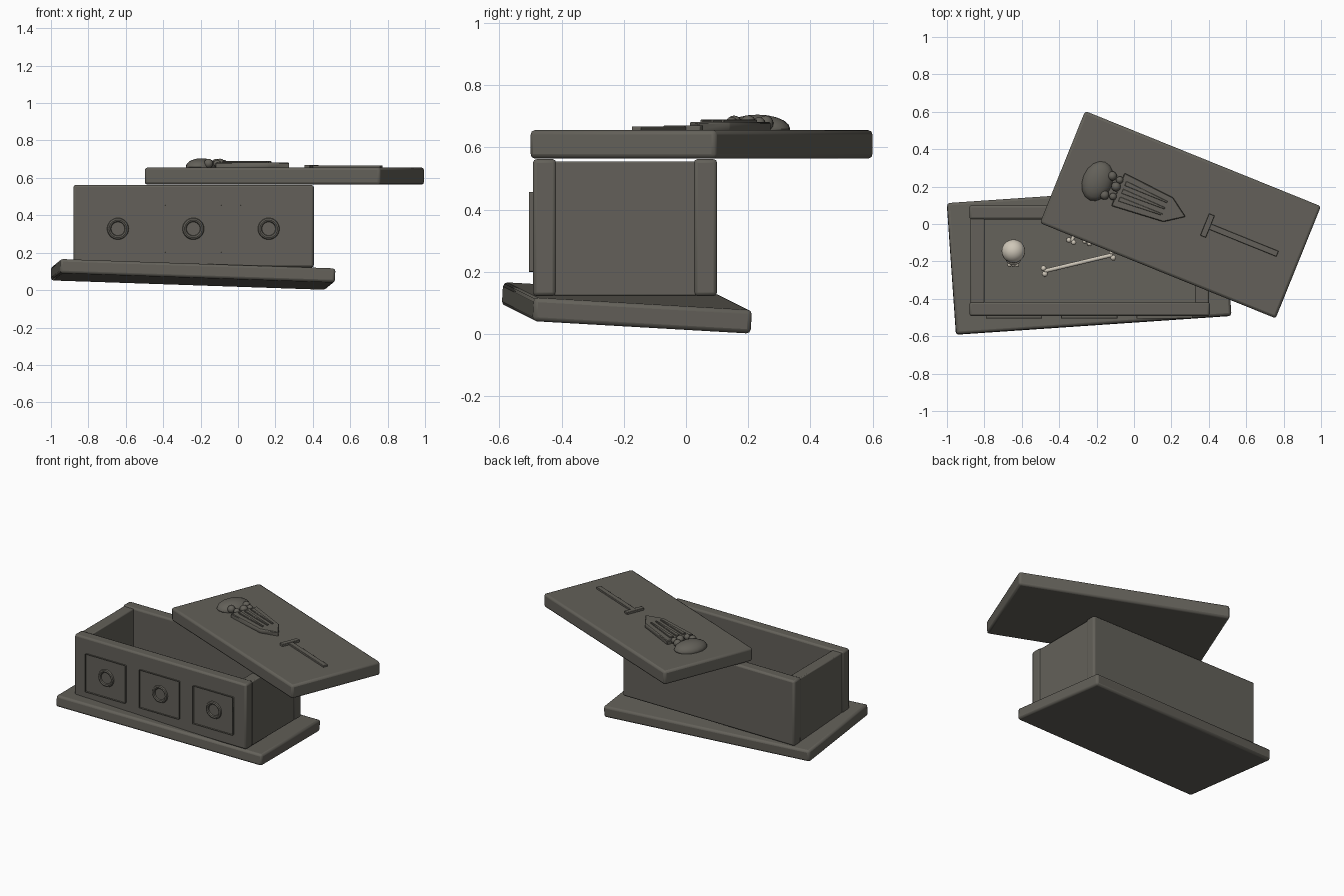
import bpy, bmesh, math
from mathutils import Matrix, Vector

cube = bpy.data.objects.get("Cube")
if cube:
    bpy.data.objects.remove(cube, do_unlink=True)


def material(name, rgb):
    m = bpy.data.materials.new(name)
    m.use_nodes = True
    m.diffuse_color = (*rgb, 1)
    m.node_tree.nodes["Principled BSDF"].inputs["Base Color"].default_value = (*rgb, 1)
    return m


STONE = material("grey stone", (0.125, 0.118, 0.1))
BONE = material("pale bone", (0.62, 0.57, 0.48))


def finish(name, bm, mat, matrix=Matrix(), bevel=0, segments=2):
    bmesh.ops.recalc_face_normals(bm, faces=bm.faces)
    mesh = bpy.data.meshes.new(name)
    bm.to_mesh(mesh)
    bm.free()
    mesh.materials.append(mat)
    ob = bpy.data.objects.new(name, mesh)
    bpy.context.collection.objects.link(ob)
    ob.matrix_world = matrix
    if bevel:
        mod = ob.modifiers.new("Bevel", "BEVEL")
        mod.width = bevel
        mod.segments = segments
    bpy.ops.object.select_all(action="DESELECT")
    ob.select_set(True)
    bpy.context.view_layer.objects.active = ob
    bpy.ops.object.shade_smooth_by_angle(angle=math.radians(35))
    return ob


def box(name, lo, hi, bevel=0.012, matrix=Matrix()):
    lo, hi = Vector(lo), Vector(hi)
    bm = bmesh.new()
    bmesh.ops.create_cube(bm, size=1, matrix=Matrix.Translation((lo + hi) / 2) @ Matrix.Diagonal((*(hi - lo), 1)))
    return finish(name, bm, STONE, matrix, bevel)


def prism(name, outline, z0, z1, bevel, matrix):
    bm = bmesh.new()
    face = bm.faces.new([bm.verts.new((x, y, z0)) for x, y in outline])
    out = bmesh.ops.extrude_face_region(bm, geom=[face])["geom"]
    for v in out:
        if isinstance(v, bmesh.types.BMVert):
            v.co.z = z1
    return finish(name, bm, STONE, matrix, bevel, 1)


def add_ball(bm, loc, radii, segs=16, rings=10):
    bmesh.ops.create_uvsphere(bm, u_segments=segs, v_segments=rings, radius=1,
                              matrix=Matrix.Translation(loc) @ Matrix.Diagonal((*radii, 1)))


# Tilted foundation slab
tilt = (Matrix.Translation((-0.24, -0.19, 0.084)) @ Matrix.Rotation(0.068, 4, "Z")
        @ Matrix.Rotation(0.034, 4, "Y") @ Matrix.Rotation(-0.057, 4, "X"))
box("foundation_slab", (-0.738, -0.352, -0.038), (0.738, 0.352, 0.038), 0.014, tilt)

# Coffin walls
for name, y in (("front_wall", -0.492), ("back_wall", 0.025)):
    box(name, (-0.88, y, 0.122), (0.405, y + 0.075, 0.562))
for name, x in (("right_end_wall", -0.875), ("left_end_wall", 0.325)):
    box(name, (x, -0.425, 0.122), (x + 0.075, 0.035, 0.555), 0.006)

# Carved frames and rings on the front
for i, side in enumerate(("right", "middle", "left")):
    x = -0.642 + 0.403 * i
    bm = bmesh.new()
    face = bm.faces.new([bm.verts.new((x + a * 0.15, -0.505, 0.328 + b * 0.128))
                         for a, b in ((-1, -1), (1, -1), (1, 1), (-1, 1))])
    bmesh.ops.inset_region(bm, faces=[face], thickness=0.016, use_boundary=True)
    bmesh.ops.delete(bm, geom=[face], context="FACES_ONLY")
    ext = bmesh.ops.extrude_face_region(bm, geom=bm.faces[:])["geom"]
    for v in ext:
        if isinstance(v, bmesh.types.BMVert):
            v.co.y = -0.488
    finish(side + "_panel_frame", bm, STONE, bevel=0.004)
    bpy.ops.mesh.primitive_torus_add(location=(x, -0.492, 0.328), rotation=(math.pi / 2, 0, 0),
                                     major_radius=0.047, minor_radius=0.011,
                                     major_segments=32, minor_segments=8)
    ring = bpy.context.object
    ring.name = side + "_panel_ring"
    ring.data.materials.append(STONE)
    bpy.ops.object.shade_smooth_by_angle(angle=math.radians(35))

# Shifted lid; its carvings use the lid's own axes
lid = Matrix.Translation((0.248, 0.05, 0.655)) @ Matrix.Rotation(math.radians(-22), 4, "Z")
box("lid", (-0.68, -0.323, -0.091), (0.68, 0.323, 0), 0.014, lid)

# Carved sword
box("sword_guard", (0.14, -0.063, -0.004), (0.172, 0.063, 0.015), 0.003, lid)
box("sword_blade", (0.165, -0.016, -0.004), (0.56, 0.016, 0.012), 0.003, lid)

# Carved ribcage: pointed plate with raised ribs
prism("carved_torso", [(-0.36, -0.095), (-0.07, -0.07), (0.03, 0), (-0.07, 0.07), (-0.36, 0.095)],
      -0.004, 0.026, 0.004, lid)
for i, v in enumerate((-0.045, 0, 0.045)):
    prism("torso_rib_%d" % (i + 1),
          [(-0.335, v - 0.013), (-0.09, v * 0.8 - 0.005), (-0.09, v * 0.8 + 0.005), (-0.335, v + 0.013)],
          0.02, 0.034, 0.002, lid)

# Carved skull: flattened dome, cheeks, nose and jaw
bm = bmesh.new()
add_ball(bm, (-0.478, 0, 0.004), (0.08, 0.11, 0.046))
for u, v, r in ((-0.415, 0.055, 0.025), (-0.415, -0.055, 0.025), (-0.375, 0.01, 0.026),
                (-0.37, -0.045, 0.02), (-0.37, 0.05, 0.02)):
    add_ball(bm, (u, v, 0.022), (r, r, r), 12, 8)
finish("carved_skull", bm, STONE, lid)

# Remains inside: skull with jaw and teeth
bm = bmesh.new()
add_ball(bm, (-0.645, -0.145, 0.215), (0.063, 0.063, 0.06), 20, 12)
add_ball(bm, (-0.645, -0.185, 0.185), (0.042, 0.035, 0.03))
for dx in (-0.02, 0, 0.02):
    add_ball(bm, (-0.645 + dx, -0.217, 0.175), (0.012, 0.014, 0.014), 10, 6)
finish("loose_skull", bm, BONE)


def bone(name, a, b, radius):
    a, b = Vector(a), Vector(b)
    d = b - a
    side = Vector((-d.y, d.x, 0)).normalized() * radius * 1.4
    bm = bmesh.new()
    turn = d.to_track_quat("Z", "Y").to_matrix().to_4x4()
    bmesh.ops.create_cone(bm, cap_ends=True, segments=12, radius1=radius, radius2=radius,
                          depth=d.length, matrix=Matrix.Translation((a + b) / 2) @ turn)
    for end in (a, b):
        for s in (-1, 1):
            add_ball(bm, end + side * s, (radius * 1.4,) * 3, 12, 8)
    finish(name, bm, BONE)


bone("long_bone", (-0.48, -0.252, 0.165), (-0.115, -0.165, 0.15), 0.011)
bone("short_bone", (-0.335, -0.092, 0.15), (-0.29, 0.0, 0.145), 0.01)
bone("second_short_bone", (-0.25, -0.098, 0.147), (-0.2, 0.0, 0.142), 0.01)
